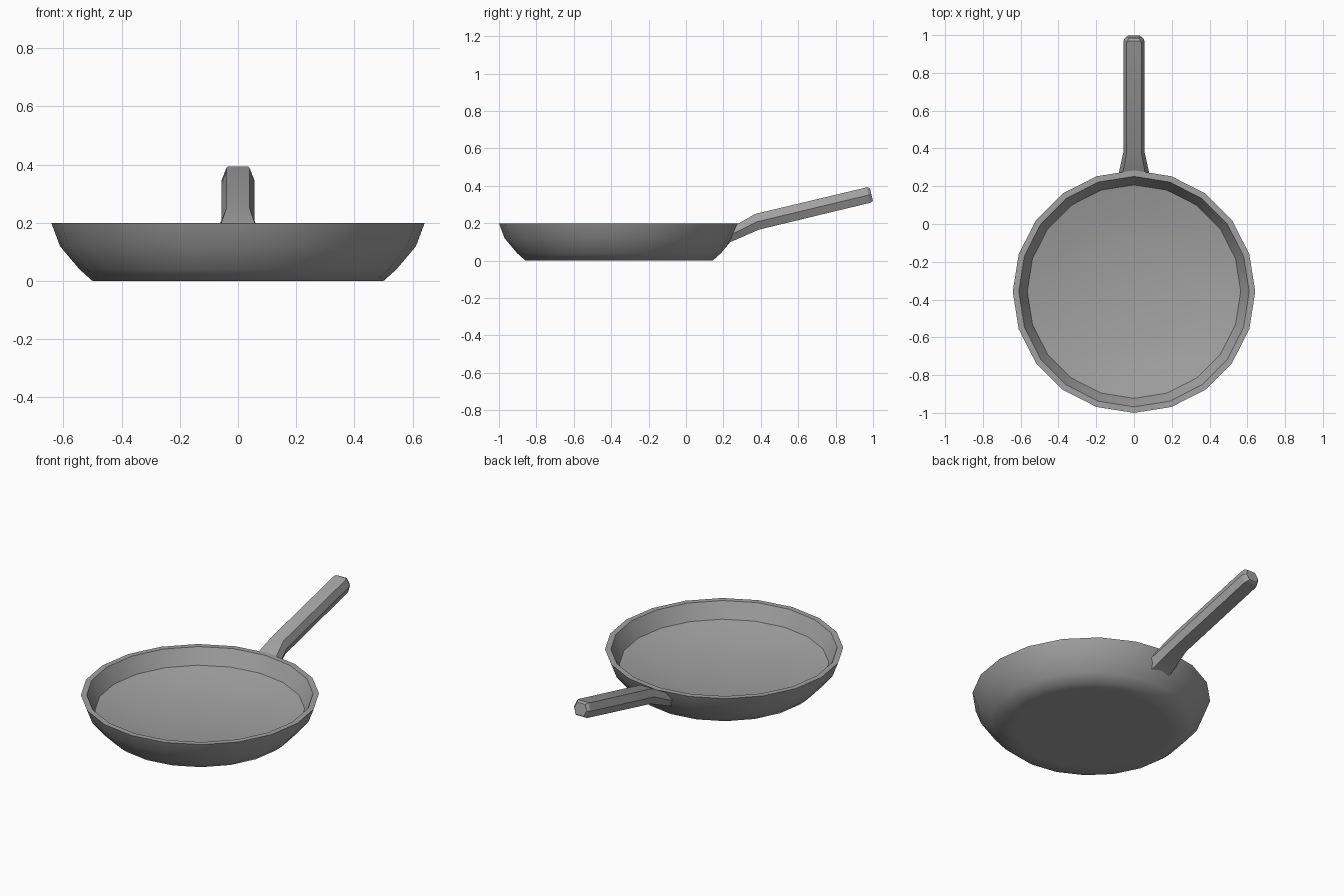
import bpy, bmesh, math

if "Cube" in bpy.data.objects:
    bpy.data.objects.remove(bpy.data.objects["Cube"])

metal = bpy.data.materials.new("grey metal")
metal.diffuse_color = (0.36, 0.36, 0.36, 1)
metal.use_nodes = True
metal.node_tree.nodes["Principled BSDF"].inputs["Base Color"].default_value = metal.diffuse_color


def finish(name, bm, angle):
    """Turn a bmesh into a named object, smooth below the given angle."""
    bmesh.ops.recalc_face_normals(bm, faces=bm.faces)
    mesh = bpy.data.meshes.new(name)
    bm.to_mesh(mesh)
    bm.free()
    mesh.materials.append(metal)
    obj = bpy.data.objects.new(name, mesh)
    bpy.context.collection.objects.link(obj)
    bpy.ops.object.select_all(action='DESELECT')
    obj.select_set(True)
    bpy.context.view_layer.objects.active = obj
    bpy.ops.object.shade_smooth_by_angle(angle=math.radians(angle))
    return obj


def bridge(bm, rings):
    """Join neighbouring vertex rings with quads."""
    for a, b in zip(rings, rings[1:]):
        n = len(a)
        for i in range(n):
            j = (i + 1) % n
            bm.faces.new((a[i], a[j], b[j], b[i]))


# Pan: 20-sided lathe of (radius, height), from flat underside over the rim
# to the gently dished cooking surface
SIDES, CENTRE_Y = 20, -0.358
profile = [(0.42, 0), (0.5, 0), (0.545, 0.04), (0.612, 0.12), (0.642, 0.2),
           (0.61, 0.2), (0.565, 0.11), (0.43, 0.08), (0.28, 0.058)]
bm = bmesh.new()
rings = []
for r, z in profile:
    angles = [2 * math.pi * i / SIDES for i in range(SIDES)]
    rings.append([bm.verts.new((r * math.cos(a), CENTRE_Y + r * math.sin(a), z))
                  for a in angles])
bridge(bm, rings)
for ring, z in ((rings[0], 0), (rings[-1], 0.045)):
    c = bm.verts.new((0, CENTRE_Y, z))
    for i in range(SIDES):
        bm.faces.new((ring[i], ring[(i + 1) % SIDES], c))
finish("pan", bm, 46)

# Handle: hexagonal sections (top y, z, bottom y, z, flat half width, mid half width)
sections = [(0.25, 0.181, 0.205, 0.085, 0.063, 0.09),
            (0.37, 0.25, 0.39, 0.166, 0.04, 0.056),
            (0.95, 0.388, 0.975, 0.307, 0.04, 0.056),
            (0.968, 0.393, 0.985, 0.309, 0.036, 0.053),
            (0.984, 0.386, 0.999, 0.320, 0.026, 0.04)]
bm = bmesh.new()
rings = []
for ty, tz, by, bz, flat, mid in sections:
    my, mz = (ty + by) / 2, (tz + bz) / 2
    pts = [(flat, ty, tz), (mid, my, mz), (flat, by, bz),
           (-flat, by, bz), (-mid, my, mz), (-flat, ty, tz)]
    rings.append([bm.verts.new(p) for p in pts])
bridge(bm, rings)
bm.faces.new(rings[0])
bm.faces.new(rings[-1])
finish("handle", bm, 30)
